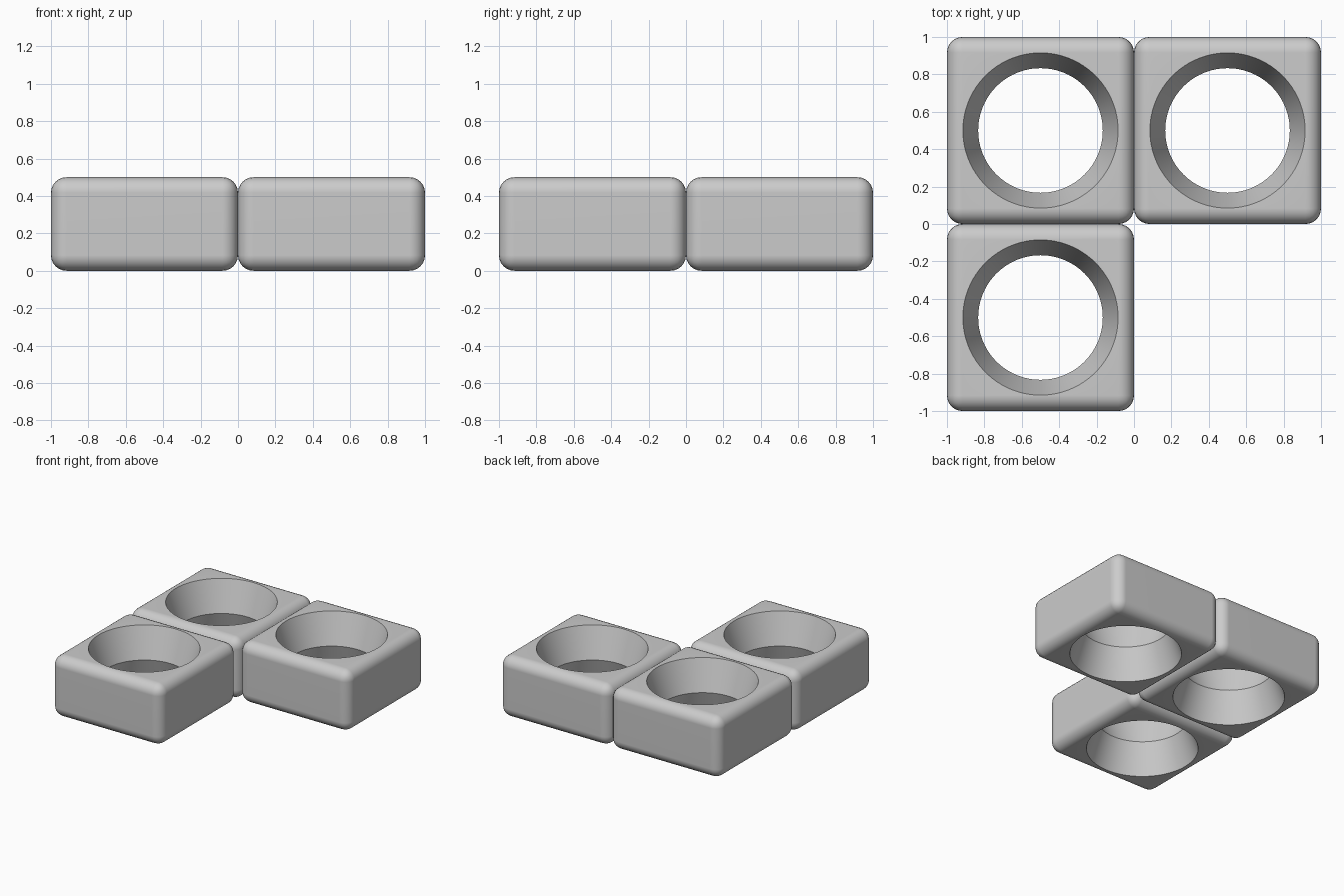
import bpy, bmesh
from math import cos, sin, pi, radians
from mathutils import Matrix

default_cube = bpy.data.objects.get("Cube")
if default_cube:
    bpy.data.objects.remove(default_cube, do_unlink=True)

HEIGHT = 0.5
BEVEL = 0.083
RIM_RADIUS = 0.415
WAIST_RADIUS = 0.333
SIDES = 96

grey = bpy.data.materials.new("plain grey")
grey.use_nodes = True
grey.diffuse_color = (0.6, 0.6, 0.6, 1)
grey.node_tree.nodes["Principled BSDF"].inputs["Base Color"].default_value = (0.6, 0.6, 0.6, 1)


def ring(bm, radius, z):
    return [bm.verts.new((radius * cos(2 * pi * i / SIDES), radius * sin(2 * pi * i / SIDES), z))
            for i in range(SIDES)]


def block_mesh():
    bm = bmesh.new()
    # Rounded box
    box = Matrix.Translation((0, 0, HEIGHT / 2)) @ Matrix.Diagonal((1, 1, HEIGHT, 1))
    bmesh.ops.create_cube(bm, size=1, matrix=box)
    bmesh.ops.bevel(bm, geom=bm.edges[:], offset=BEVEL, offset_type='OFFSET',
                    segments=6, profile=0.5, affect='EDGES')
    # Open the flat top and bottom
    bm.normal_update()
    caps = [f for f in bm.faces if abs(f.normal.z) > 0.999 and f.calc_area() > 0.3]
    bmesh.ops.delete(bm, geom=caps, context='FACES_ONLY')
    # Through hole that narrows to a waist halfway down
    rings = [ring(bm, RIM_RADIUS, HEIGHT), ring(bm, WAIST_RADIUS, HEIGHT / 2), ring(bm, RIM_RADIUS, 0)]
    for upper, lower in zip(rings, rings[1:]):
        for i in range(SIDES):
            j = (i + 1) % SIDES
            bm.faces.new((upper[i], upper[j], lower[j], lower[i]))
    # Flat faces between the box edge and the hole rim
    rims = [e for e in bm.edges if e.is_boundary]
    for is_top in (True, False):
        edges = [e for e in rims if (e.verts[0].co.z > HEIGHT / 2) == is_top]
        bmesh.ops.triangle_fill(bm, use_beauty=True, edges=edges, normal=(0, 0, 1 if is_top else -1))
    bmesh.ops.recalc_face_normals(bm, faces=bm.faces[:])
    mesh = bpy.data.meshes.new("holed_block")
    bm.to_mesh(mesh)
    bm.free()
    mesh.materials.append(grey)
    mesh.shade_smooth()
    mesh.set_sharp_from_angle(angle=radians(30))
    return mesh


# Three equal blocks in an L
mesh = block_mesh()
for name, x, y in (("corner_block", -0.5, 0.5), ("left_block", 0.5, 0.5), ("front_block", -0.5, -0.5)):
    block = bpy.data.objects.new(name, mesh)
    block.location = (x, y, 0)
    bpy.context.collection.objects.link(block)
    shading = block.modifiers.new("flat face shading", 'WEIGHTED_NORMAL')
    shading.keep_sharp = True
